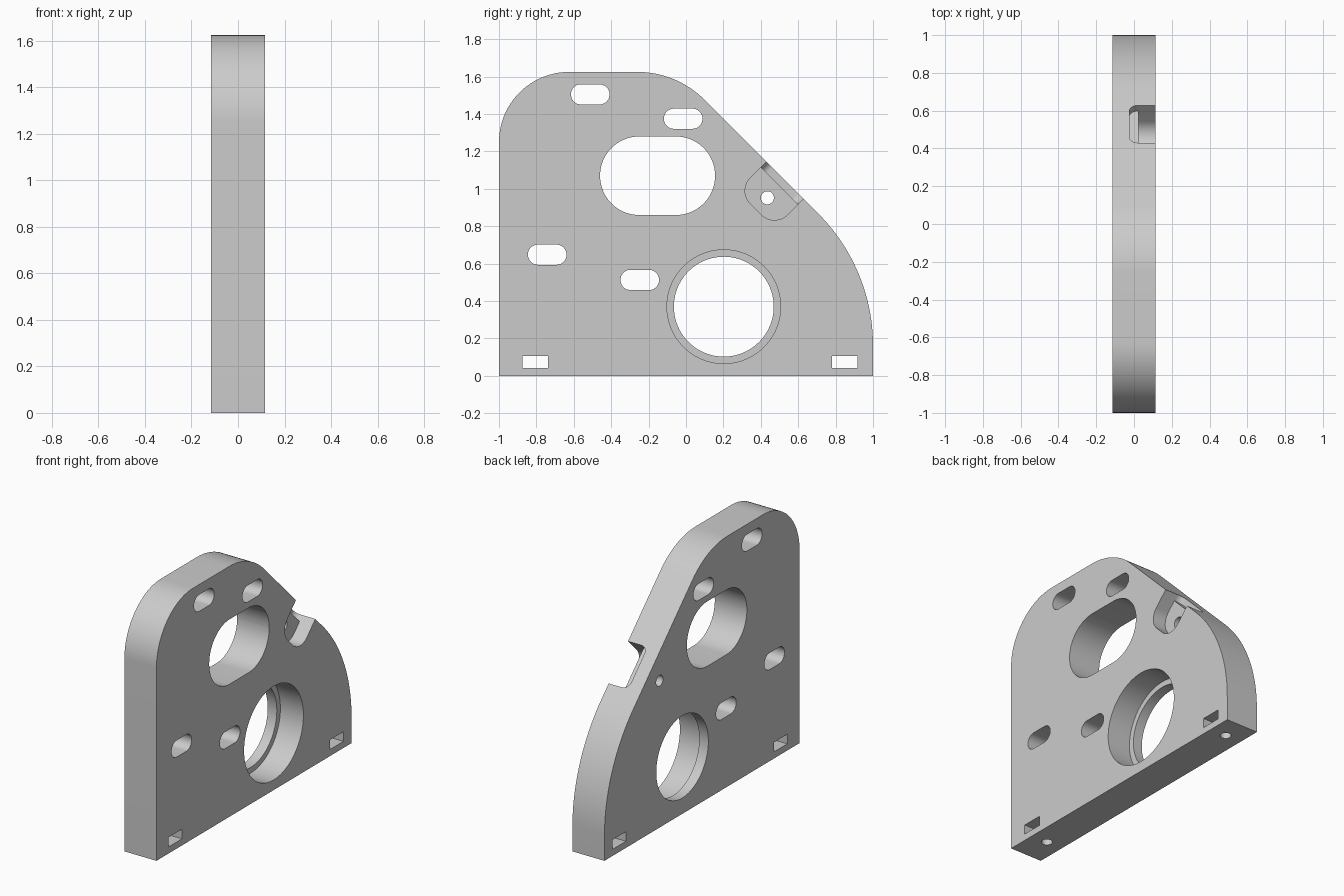
import bpy, bmesh, math
from mathutils import Vector

cube = bpy.data.objects.get("Cube")
if cube:
    bpy.data.objects.remove(cube, do_unlink=True)

grey = bpy.data.materials.new("light grey")
grey.use_nodes = True
colour = (0.6, 0.6, 0.6, 1)
grey.diffuse_color = colour
grey.node_tree.nodes["Principled BSDF"].inputs["Base Color"].default_value = colour

X, Y, Z = Vector((1, 0, 0)), Vector((0, 1, 0)), Vector((0, 0, 1))
HALF = 0.115    # half the plate thickness
OUT = 0.2       # safely outside the plate


def fillet(corners, steps=12):
    """Round each (u, v, radius) corner of a polygon."""
    pts = []
    for i, (u, v, r) in enumerate(corners):
        p = Vector((u, v))
        if r == 0:
            pts.append(p)
            continue
        d1 = (Vector(corners[i - 1][:2]) - p).normalized()
        d2 = (Vector(corners[(i + 1) % len(corners)][:2]) - p).normalized()
        half = d1.angle(d2) / 2
        centre = p + (d1 + d2).normalized() * r / math.sin(half)
        a = (p + d1 * r / math.tan(half) - centre).normalized()
        b = (p + d2 * r / math.tan(half) - centre).normalized()
        for k in range(steps + 1):
            pts.append(centre + a.slerp(b, k / steps) * r)
    clean = [p for i, p in enumerate(pts) if (p - pts[i - 1]).length > 1e-4]
    return clean


def rect(cu, cv, w, h, r=0.0):
    return [(cu + su * w / 2, cv + sv * h / 2, r)
            for su, sv in ((-1, -1), (1, -1), (1, 1), (-1, 1))]


def prism(name, corners, w0, w1, u=Y, v=Z, w=X, origin=Vector(), steps=12):
    """Extrude a rounded outline in the u-v plane from w0 to w1 along w."""
    bm = bmesh.new()
    verts = [bm.verts.new(origin + u * p.x + v * p.y + w * w0)
             for p in fillet(corners, steps)]
    face = bm.faces.new(verts)
    new = bmesh.ops.extrude_face_region(bm, geom=[face])["geom"]
    bmesh.ops.translate(bm, vec=w * (w1 - w0),
                        verts=[g for g in new if isinstance(g, bmesh.types.BMVert)])
    bmesh.ops.recalc_face_normals(bm, faces=bm.faces)
    mesh = bpy.data.meshes.new(name)
    bm.to_mesh(mesh)
    bm.free()
    mesh.materials.append(grey)
    obj = bpy.data.objects.new(name, mesh)
    bpy.context.collection.objects.link(obj)
    return obj


# Plate with three rounded corners and a sloping shoulder
plate = prism("mounting_plate", [(-1, 0, 0), (1, 0, 0), (1, 0.575, 1.0),
                                 (-0.05, 1.625, 0.507), (-1, 1.625, 0.375)],
              -HALF, HALF, steps=24)
cutters = []


def through(name, corners, x0=-OUT, x1=OUT, steps=12):
    cutters.append(prism(name, corners, x0, x1, steps=steps))


# Small rounded slots and the large window
for y, z in ((-0.512, 1.505), (-0.015, 1.375), (-0.742, 0.648), (-0.247, 0.513)):
    through("slot_cutter", rect(y, z, 0.206, 0.108, 0.0535))
through("window_cutter", rect(-0.152, 1.07, 0.615, 0.42, 0.2095), steps=16)

# Stepped bore
through("bore_cutter", rect(0.202, 0.37, 0.534, 0.534, 0.267), steps=20)
through("counterbore_cutter", rect(0.202, 0.37, 0.608, 0.608, 0.304), x0=-0.05, steps=20)

# Nut slots with screw holes from below
for y in (-0.806, 0.848):
    through("nut_slot_cutter", rect(y, 0.074, 0.136, 0.062))
    cutters.append(prism("screw_hole_cutter", rect(0, y, 0.066, 0.066, 0.033),
                         -0.1, 0.07, u=X, v=Y, w=Z, steps=8))

# Pocket in the sloping edge, with a deeper rounded groove at its mouth
along = (Y - Z).normalized()
inward = (-Y - Z).normalized()
mouth = Vector((0, 0.529, 1.046))
cutters.append(prism("pocket_cutter",
                     [(-0.14, -0.1, 0), (0.14, -0.1, 0), (0.14, 0.22, 0.1), (-0.14, 0.22, 0.1)],
                     0.023, OUT, u=along, v=inward, w=X, origin=mouth))
cutters.append(prism("groove_cutter",
                     [(-0.14, -0.025, 0.045), (0.14, -0.025, 0.045), (0.14, OUT, 0), (-0.14, OUT, 0)],
                     -0.1, 0.042, u=along, v=X, w=inward, origin=mouth))
through("pocket_hole_cutter", rect(0.435, 0.952, 0.07, 0.07, 0.035), steps=8)

# Cut everything out of the plate
bpy.ops.object.select_all(action="DESELECT")
bpy.context.view_layer.objects.active = plate
plate.select_set(True)
for cutter in cutters:
    cutter.hide_render = True
    mod = plate.modifiers.new("cut", "BOOLEAN")
    mod.operation, mod.solver, mod.object = "DIFFERENCE", "EXACT", cutter
    bpy.ops.object.modifier_apply(modifier=mod.name)
    bpy.data.objects.remove(cutter, do_unlink=True)

bpy.ops.object.shade_smooth_by_angle(angle=math.radians(30))
